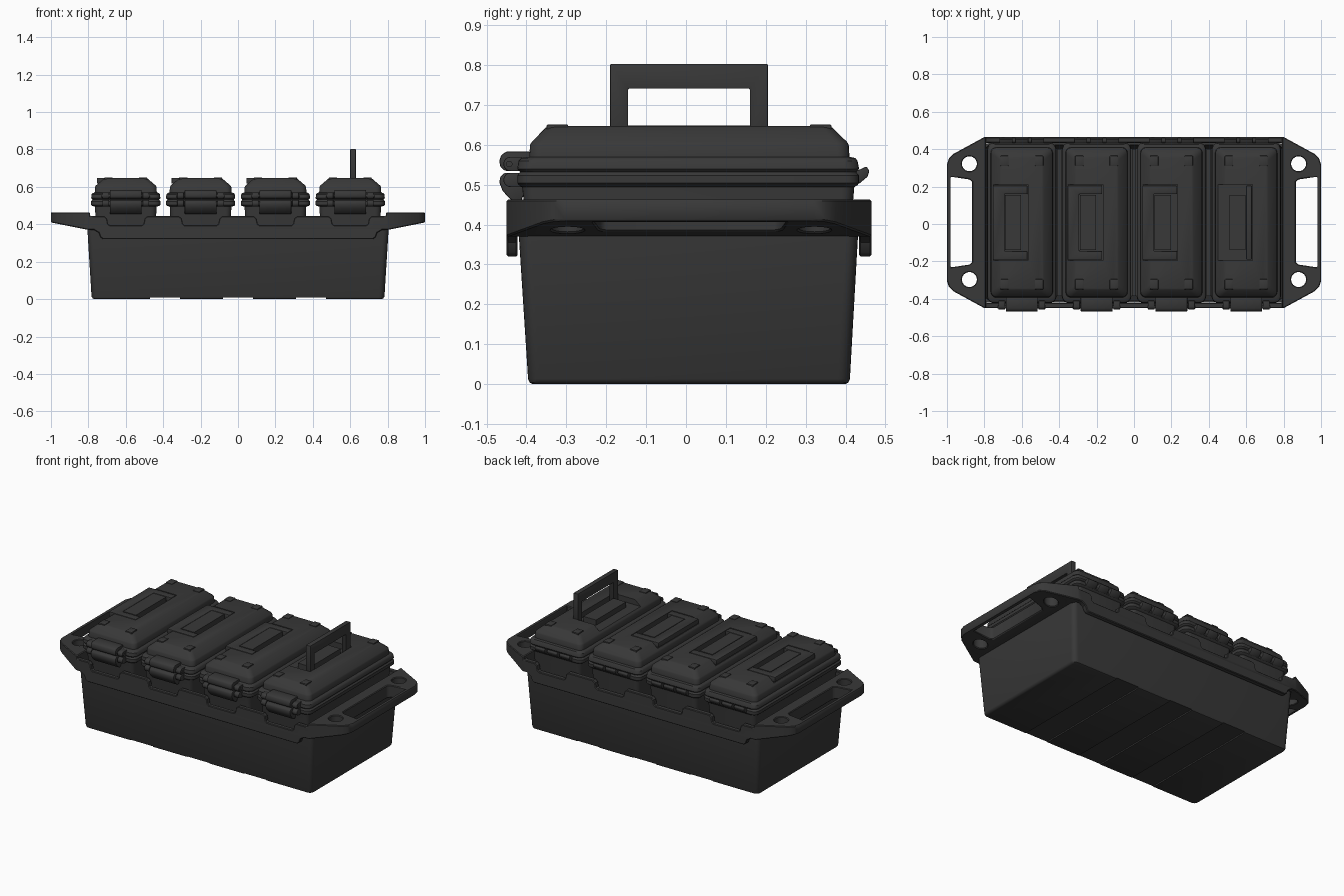
import bpy, bmesh, math
from mathutils import Vector

if "Cube" in bpy.data.objects:
    bpy.data.objects.remove(bpy.data.objects["Cube"])

DARK = bpy.data.materials.new("dark_plastic")
DARK.diffuse_color = (0.04, 0.04, 0.04, 1)
DARK.use_nodes = True
DARK.node_tree.nodes["Principled BSDF"].inputs["Base Color"].default_value = DARK.diffuse_color


def finish(name, bm):
    bmesh.ops.recalc_face_normals(bm, faces=bm.faces)
    me = bpy.data.meshes.new(name)
    bm.to_mesh(me)
    bm.free()
    me.materials.append(DARK)
    ob = bpy.data.objects.new(name, me)
    bpy.context.collection.objects.link(ob)
    return ob


def prism(name, pts, axis, a, b):
    """Extrude a 2D profile along an axis from a to b."""
    put = {'x': lambda p, t: (t, p[0], p[1]),
           'y': lambda p, t: (p[0], t, p[1]),
           'z': lambda p, t: (p[0], p[1], t)}[axis]
    bm = bmesh.new()
    lo = [bm.verts.new(put(p, a)) for p in pts]
    hi = [bm.verts.new(put(p, b)) for p in pts]
    bm.faces.new(lo)
    bm.faces.new(hi)
    n = len(pts)
    for i in range(n):
        j = (i + 1) % n
        bm.faces.new((lo[i], lo[j], hi[j], hi[i]))
    return finish(name, bm)


def box(name, x0, x1, y0, y1, z0, z1):
    return prism(name, [(x0, y0), (x1, y0), (x1, y1), (x0, y1)], 'z', z0, z1)


def loft(name, rows, seg=5):
    """Stack rounded rectangles: rows of (z, half x, y min, y max, radius)."""
    bm = bmesh.new()
    rings = []
    for z, hx, y0, y1, r in rows:
        ring = []
        for k, (cx, cy) in enumerate([(hx - r, y1 - r), (r - hx, y1 - r),
                                      (r - hx, y0 + r), (hx - r, y0 + r)]):
            for i in range(seg + 1):
                t = math.pi / 2 * (k + i / seg)
                ring.append(bm.verts.new((cx + r * math.cos(t), cy + r * math.sin(t), z)))
        rings.append(ring)
    for a, b in zip(rings, rings[1:]):
        for i in range(len(a)):
            j = (i + 1) % len(a)
            bm.faces.new((a[i], a[j], b[j], b[i]))
    bm.faces.new(rings[0])
    bm.faces.new(rings[-1])
    return finish(name, bm)


def apply(ob, mod):
    bpy.context.view_layer.objects.active = ob
    bpy.ops.object.modifier_apply(modifier=mod.name)


def boolean(ob, cutter, op='DIFFERENCE'):
    m = ob.modifiers.new("cut", 'BOOLEAN')
    m.operation, m.solver, m.object = op, 'EXACT', cutter
    apply(ob, m)
    bpy.data.objects.remove(cutter)


def bevel(ob, width, seg=2):
    m = ob.modifiers.new("bevel", 'BEVEL')
    m.width, m.segments, m.limit_method = width, seg, 'ANGLE'
    m.angle_limit = math.radians(35)
    apply(ob, m)
    return ob


# Crate tub: hollow tapered shell with shallow grooves underneath
tub = loft("crate_tub", [
    (0, .768, -.385, .40, .02), (.004, .777, -.392, .407, .025), (.013, .783, -.396, .411, .03),
    (.385, .806, -.42, .432, .03), (.385, .792, -.41, .422, .025), (.016, .772, -.385, .40, .02)])
for x in (-.39, 0, .39):
    boolean(tub, box("cutter", x - .08, x + .08, -.6, .6, -.1, .008))
    box("crate_divider", x * 1.026 - .012, x * 1.026 + .012, -.386, .40, .012, .35)

# Crate rim: plan outline intersected with the notched front profile
half = [(.80, -.45), (.965, -.36), (.99, -.335), (1, -.305),
        (1, .32), (.99, .35), (.965, .375), (.80, .465)]
rim = prism("crate_rim", half + [(-x, y) for x, y in reversed(half)], 'z', .28, .463)
top = [(1.1, .60), (.81, .60), (.79, .443)]
for c in (.6, .2):
    top += [(c + .115, .443), (c + .10, .43), (c + .095, .403), (c + .085, .395),
            (c - .085, .395), (c - .095, .403), (c - .10, .43), (c - .115, .443)]
low = [(.72, .32), (.735, .33), (.745, .355), (.77, .37), (.80, .37), (1, .41), (1.1, .43)]
side = low + top
boolean(rim, prism("cutter", side + [(-x, z) for x, z in reversed(side)], 'y', -.7, .7), 'INTERSECT')
boolean(rim, box("cutter", -.79, .79, -.422, .434, .2, .7))

# Carry slots and tie-down holes in both ends
for s in (-1, 1):
    slot = [(.865, -.205), (.88, -.217), (.98, -.232), (.98, .253), (.88, .238), (.865, .226)]
    boolean(rim, prism("cutter", [(s * x, y) for x, y in slot], 'z', .2, .7))
    for y in (-.297, .322):
        ring = [(s * .88 + .04 * math.cos(k * math.pi / 12), y + .04 * math.sin(k * math.pi / 12))
                for k in range(24)]
        boolean(rim, prism("cutter", ring, 'z', .2, .7))
m = rim.modifiers.new("bevel", 'BEVEL')
m.width, m.segments, m.limit_method, m.use_clamp_overlap = .004, 1, 'ANGLE', False
m.angle_limit = math.radians(50)
apply(rim, m)

# One small box, modelled around x = 0
parts = []
parts.append(loft("box_body", [
    (.02, .145, -.368, .383, .03), (.46, .163, -.407, .419, .03), (.494, .165, -.411, .422, .03),
    (.499, .18, -.419, .43, .035), (.504, .185, -.423, .434, .035), (.523, .185, -.423, .434, .035),
    (.528, .18, -.419, .43, .035), (.534, .175, -.414, .425, .035)]))

lid = loft("box_lid", [
    (.53, .175, -.414, .425, .035), (.535, .181, -.419, .43, .035), (.54, .185, -.423, .434, .035),
    (.56, .183, -.42, .43, .035), (.567, .177, -.413, .425, .035), (.57, .166, -.393, .41, .03),
    (.600, .164, -.391, .408, .03), (.607, .160, -.387, .404, .03), (.643, .118, -.352, .367, .025),
    (.647, .11, -.345, .36, .022)])
for x0, x1, y0, y1 in [(-.3, .033, -.195, -.14), (-.3, .033, .155, .21),
                       (-.3, -.09, -.18, .20), (-.003, .033, -.18, .20)]:
    boolean(lid, box("cutter", x0, x1, y0, y1, .614, .7))
parts.append(lid)

# Stacking nubs on the lid corners
for sx in (-1, 1):
    for y0, y1 in ((-.35, -.295), (.31, .365)):
        xs = sorted((sx * .07, sx * .115))
        parts.append(bevel(box("lid_nub", *xs, y0, y1, .635, .651), .004))

# Front latch: two rounded lobes, flanking ears and a pull tab
upper = [(-.39, .583), (-.45, .583), (-.463, .575), (-.468, .56), (-.466, .545), (-.455, .535), (-.39, .535)]
lower = [(-.39, .530), (-.455, .530), (-.466, .52), (-.468, .505), (-.46, .485), (-.445, .468),
         (-.43, .455), (-.415, .455), (-.405, .48)]
parts.append(bevel(prism("latch_upper", upper, 'x', -.085, .085), .004))
parts.append(bevel(prism("latch_lower", lower, 'x', -.085, .085), .004))
for s in (-1, 1):
    for z in (.552, .512):
        ear = [(-.41, z - .018), (-.41, z + .018)] + [
            (-.44 - .018 * math.sin(t), z + .018 * math.cos(t))
            for t in [k * math.pi / 8 for k in range(9)]]
        parts.append(bevel(prism("latch_ear", ear, 'x', *sorted((s * .09, s * .125))), .003))
pin = [(-.443 + .008 * math.cos(k * math.pi / 6), .552 + .008 * math.sin(k * math.pi / 6)) for k in range(12)]
parts.append(prism("latch_pin", pin, 'x', -.129, .129))

# Rear hinge knuckles
knuckle = [(.415, .505), (.435, .503), (.455, .52), (.46, .535), (.452, .546), (.44, .54), (.415, .53)]
for x in (-.085, 0, .085):
    parts.append(bevel(prism("hinge_knuckle", knuckle, 'x', x - .035, x + .035), .003))

# Carry handle, standing, origin at its pivot
frame = [(-.19, -.015), (-.145, -.015), (-.145, .108), (.16, .108), (.16, -.015),
         (.205, -.015), (.205, .17), (-.19, .17)]
handle = bevel(prism("box_handle", frame, 'x', -.015, .015), .003)

# Smooth shading, then repeat the box four times
bpy.ops.object.select_all(action='SELECT')
bpy.ops.object.shade_smooth_by_angle(angle=math.radians(35))
bpy.ops.object.select_all(action='DESELECT')

for i, cx in enumerate((-.6, -.2, .2, .6)):
    for src in parts + [handle]:
        ob = src if i == 3 else src.copy()
        if i < 3:
            bpy.context.collection.objects.link(ob)
        ob.location.x = cx
        if src is handle:
            ob.location = Vector((cx + .015, 0, .633))
            # All but the right-hand handle are folded flat
            ob.rotation_euler.y = 0 if i == 3 else -math.pi / 2
